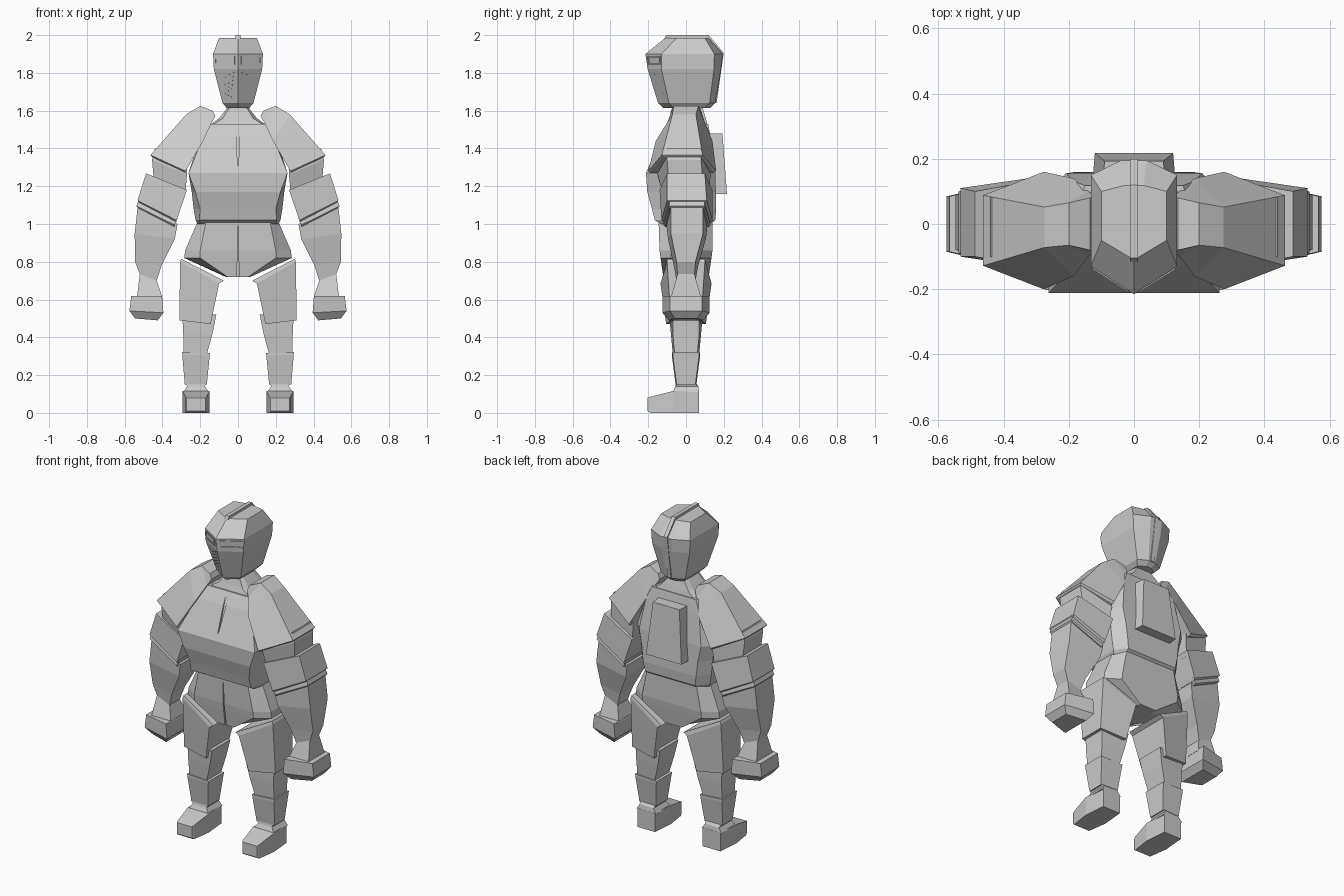
import bpy, bmesh, math

grey = bpy.data.materials.new("plain_grey")
grey.diffuse_color = (0.6, 0.6, 0.6, 1)


def make(name, verts, faces, mirror=False):
    me = bpy.data.meshes.new(name)
    bm = bmesh.new()
    vs = [bm.verts.new(v) for v in verts]
    for f in faces:
        bm.faces.new([vs[i] for i in f])
    bmesh.ops.recalc_face_normals(bm, faces=bm.faces[:])
    bm.to_mesh(me)
    bm.free()
    me.materials.append(grey)
    ob = bpy.data.objects.new(name, me)
    bpy.context.collection.objects.link(ob)
    if mirror:
        ob.modifiers.new("mirror", 'MIRROR').use_mirror_merge = False
    return ob


def loft(name, rings, mirror=False):
    """Skin a stack of equal rings and cap both ends."""
    n = len(rings[0])
    verts = [p for r in rings for p in r]
    faces = [list(range(n)), list(range(len(verts) - n, len(verts)))]
    for k in range(len(rings) - 1):
        a = k * n
        faces += [[a + i, a + (i + 1) % n, a + n + (i + 1) % n, a + n + i] for i in range(n)]
    return make(name, verts, faces, mirror)


def limb(name, sections):
    """Paired limb part; section = outer x,z, inner x,z, outer/inner half depth, y centre."""
    rings = []
    for ox, oz, ix, iz, do, di, y in sections:
        rings.append([(ox, y - do, oz), (ox, y + do, oz), (ix, y + di, iz), (ix, y - di, iz)])
    return loft(name, rings, True)


def body(name, sections):
    """Eight-sided trunk; section = z, front x,y, side x, side front y, side back y, back x,y."""
    rings = []
    for z, fx, fy, sx, s0, s1, bx, by in sections:
        half = [(fx, fy), (sx, s0), (sx, s1), (bx, by)]
        rings.append([(x, y, z) for x, y in half] + [(-x, y, z) for x, y in reversed(half)])
    return loft(name, rings)


def groove(target, w_top, w_bot, z_top, z_bot, y0, y1, y2):
    """Cut a tapering seam down the front (y0 outside, y1 top depth, y2 bottom depth)."""
    rings = [[(-w, y0, z), (w, y0, z), (w, y, z), (-w, y, z)]
             for w, z, y in ((w_top, z_top, y1), (w_bot, z_bot, y2))]
    c = loft(target.name + "_seam_cutter", rings)
    c.hide_render = True
    c.hide_viewport = True
    c.display_type = 'WIRE'
    m = target.modifiers.new("seam", 'BOOLEAN')
    m.operation, m.solver, m.object = 'DIFFERENCE', 'EXACT', c


# Trunk
torso = body("torso", [
    (1.00, .20, -.13, .215, -.08, .08, .17, .13),
    (1.02, .205, -.165, .225, -.09, .09, .17, .155),
    (1.08, .20, -.18, .235, -.10, .09, .18, .16),
    (1.17, .225, -.205, .245, -.10, .09, .19, .158),
    (1.27, .262, -.212, .262, -.12, .10, .21, .155),
    (1.46, .185, -.13, .20, -.08, .09, .18, .13),
    (1.53, .155, -.09, .165, -.06, .08, .15, .118)])
body("collar", [
    (1.52, .14, -.085, .155, -.05, .08, .14, .115),
    (1.56, .08, -.07, .10, -.04, .07, .09, .105),
    (1.61, .05, -.055, .06, -.03, .06, .05, .09),
    (1.66, .045, -.05, .055, -.03, .05, .045, .07)])
hips = body("hips", [
    (1.01, .17, -.145, .215, -.07, .07, .17, .14),
    (0.86, .20, -.14, .28, -.08, .08, .20, .14),
    (0.82, .20, -.135, .285, -.08, .08, .20, .135),
    (0.72, .055, -.12, .065, -.06, .06, .055, .12)])
groove(torso, .014, .002, 1.58, 1.31, -.3, -.075, -.18)
groove(hips, .002, .005, .99, .70, -.3, -.135, -.11)

# Back pack
loft("back_pack", [[(s * x, y, z) for s, x, y in
                    ((-1, w, .10), (1, w, .10), (1, w - .01, yb), (-1, w - .01, yb))]
                   for w, yb, z in ((.13, .217, 1.16), (.10, .193, 1.48))])

# Helmet: ridged front, flat sides, narrow back
HELM = [(1.615, .06, -.12, -.07, .10, .13), (1.64, .082, -.148, -.09, .125, .155),
        (1.82, .128, -.203, -.13, .148, .185), (1.90, .132, -.215, -.13, .15, .195),
        (1.985, .10, -.11, -.05, .10, .118)]
loft("helmet", [[(0, f, z), (w, s0, z), (w, s1, z), (.3 * w, b, z),
                 (-.3 * w, b, z), (-w, s1, z), (-w, s0, z)] for z, w, f, s0, s1, b in HELM])

# Crest strip running over the top and down the back
path = [(-.115, 1.98), (-.105, 2.0), (.12, 2.0), (.20, 1.905), (.162, 1.64),
        (.14, 1.64), (.17, 1.89), (.10, 1.97)]
n = len(path)
make("helmet_crest", [(x, y, z) for x in (-.012, .012) for y, z in path],
     [list(range(n)), list(range(n, 2 * n))] +
     [[i, (i + 1) % n, n + (i + 1) % n, n + i] for i in range(n)])


def visor(t, z, out=0.0):
    """Point on the right front face of the helmet, t from ridge to side."""
    for a, b in zip(HELM, HELM[1:]):
        if a[0] <= z <= b[0]:
            k = (z - a[0]) / (b[0] - a[0])
            w, f, s = (a[i] + k * (b[i] - a[i]) for i in (1, 2, 3))
            return (t * w + out * .5, f + t * (s - f) - out * .85, z)


def plate(name, t0, t1, z0, z1, out):
    ring = lambda o: [visor(t, z, o) for t, z in ((t0, z0), (t1, z0), (t1, z1), (t0, z1))]
    return loft(name, [ring(-.004), ring(out)], True)


# Eye slots with raised rims, and rows of breathing holes
plate("eye_slot_rim", .12, .95, 1.845, 1.852, .005)
plate("eye_slot_brow", .12, .95, 1.882, 1.889, .005)
plate("eye_slot_inner_end", .12, .17, 1.852, 1.882, .005)
plate("eye_slot_outer_end", .90, .95, 1.852, 1.882, .005)
for row in range(3):
    for i in range(7 - row):
        z = 1.80 - i * .022 - row * .012
        t = .18 + row * .2 + i * .035
        plate("breathing_hole", t, t + .035, z, z + .006, .0015)

# Arms
limb("shoulder_guard", [
    (.135, 1.60, .12, 1.57, .08, .085, .0),
    (.20, 1.625, .14, 1.535, .065, .10, .0),
    (.275, 1.58, .185, 1.44, .062, .15, -.01),
    (.463, 1.365, .277, 1.28, .108, .18, -.02),
    (.458, 1.357, .277, 1.27, .10, .17, -.02)])
limb("upper_arm", [
    (.44, 1.40, .27, 1.30, .09, .14, -.01),
    (.455, 1.34, .27, 1.26, .09, .14, -.01),
    (.445, 1.22, .28, 1.15, .09, .12, .0)])
limb("elbow_guard", [
    (.487, 1.268, .27, 1.18, .10, .14, .0),
    (.532, 1.125, .325, 1.02, .105, .135, .005),
    (.525, 1.115, .325, 1.01, .095, .125, .005)])
limb("elbow_band", [
    (.525, 1.13, .32, 1.03, .09, .12, .005),
    (.538, 1.095, .335, .995, .095, .125, .005),
    (.53, 1.085, .335, .985, .09, .115, .005)])
limb("forearm", [
    (.53, 1.10, .32, 1.00, .085, .11, .005),
    (.547, .95, .335, .92, .085, .10, .005),
    (.545, .80, .405, .78, .05, .065, .0),
    (.52, .735, .43, .70, .045, .05, .0),
    (.535, .61, .40, .61, .08, .08, .0)])
limb("fist", [
    (.565, .62, .402, .62, .085, .125, .0),
    (.575, .54, .395, .53, .085, .125, .0),
    (.545, .50, .425, .49, .06, .09, .0)])

# Legs
limb("thigh_guard", [
    (.30, .815, .075, .70, .10, .13, .0),
    (.307, .80, .10, .685, .10, .135, .0),
    (.31, .49, .145, .47, .08, .105, .0)])
limb("lower_leg", [
    (.295, .52, .115, .52, .07, .09, .0),
    (.29, .42, .135, .42, .07, .08, .0),
    (.288, .31, .165, .31, .06, .07, .0)])
limb("shin_guard", [
    (.297, .322, .147, .316, .07, .075, .0),
    (.295, .308, .15, .303, .07, .075, .0),
    (.282, .15, .165, .15, .05, .055, .0)])

# Feet: tapered boot running from heel to toe, plus ankle
loft("boot", [[(.222 - w, y, 0 + lift), (.222 + w, y, lift), (.222 + w, y, z), (.222 - w, y, z)]
              for y, w, z, lift in ((.07, .06, .115, 0), (-.07, .072, .115, 0),
                                    (-.19, .055, .085, 0), (-.203, .05, .08, .01))], True)
limb("ankle", [
    (.275, .155, .17, .155, .05, .055, .0),
    (.27, .14, .175, .14, .06, .06, .005),
    (.29, .11, .155, .11, .07, .07, .0)])
